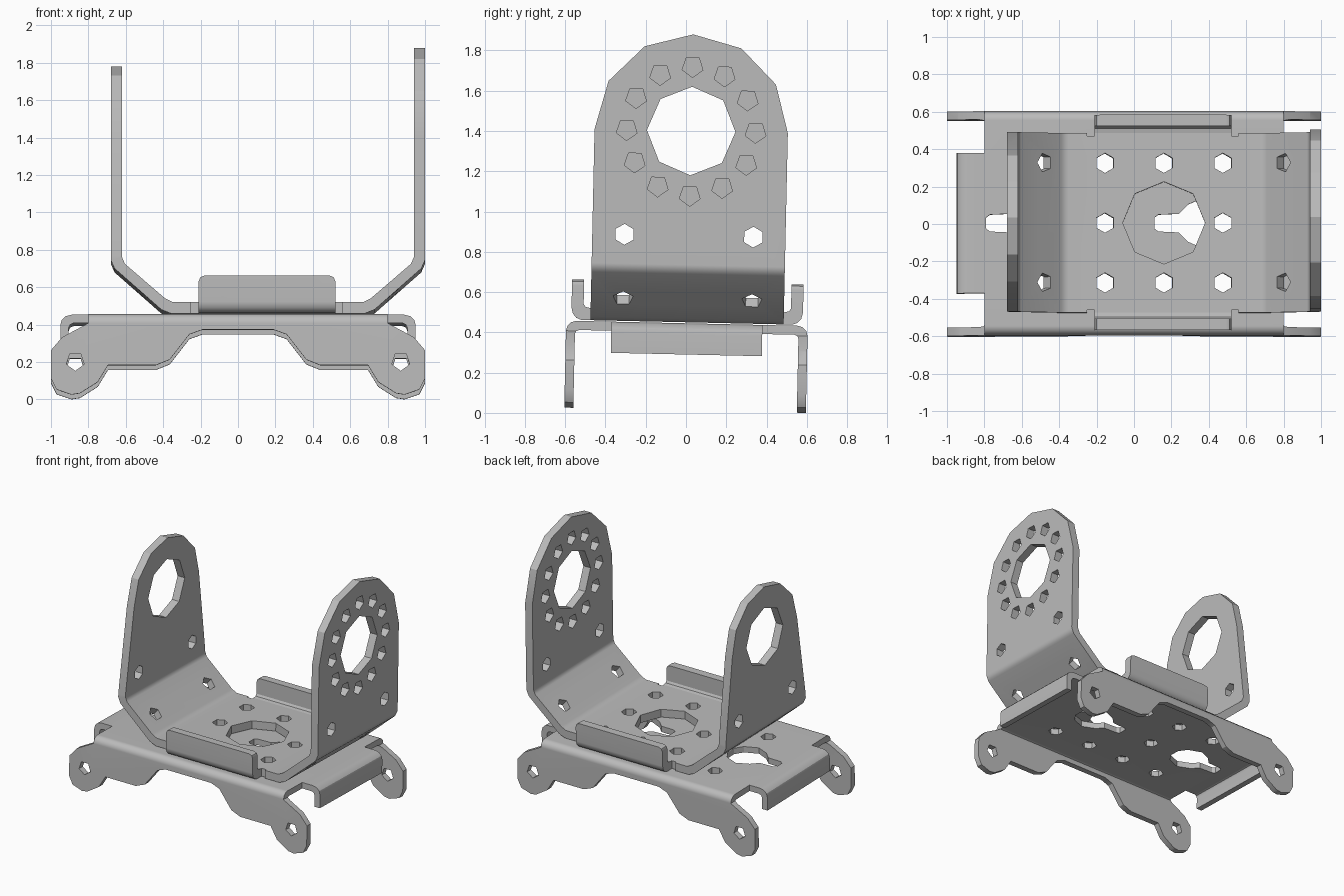
import bpy, bmesh, math
from mathutils import Matrix, Vector

if "Cube" in bpy.data.objects:
    bpy.data.objects.remove(bpy.data.objects["Cube"], do_unlink=True)

steel = bpy.data.materials.new("brushed grey metal")
steel.use_nodes = True
GREY = (0.5, 0.5, 0.5, 1)
steel.diffuse_color = GREY
steel.node_tree.nodes["Principled BSDF"].inputs["Base Color"].default_value = GREY

# The whole assembly leans very slightly backwards
LEAN = Matrix.Translation((0, -0.005, 0)) @ Matrix.Rotation(-0.022, 4, 'X')


def prism(bm, pts, axis, lo, hi):
    """Extrude a 2D outline along the x, y or z axis."""
    place = {'x': lambda u, v, w: (w, u, v),
             'y': lambda u, v, w: (u, w, v),
             'z': lambda u, v, w: (u, v, w)}[axis]
    a = [bm.verts.new(place(u, v, lo)) for u, v in pts]
    b = [bm.verts.new(place(u, v, hi)) for u, v in pts]
    n = len(pts)
    faces = [bm.faces.new(a), bm.faces.new(b[::-1])]
    for i in range(n):
        j = (i + 1) % n
        faces.append(bm.faces.new((a[j], a[i], b[i], b[j])))
    bmesh.ops.recalc_face_normals(bm, faces=faces)


def ngon(cu, cv, r, sides, start=-90):
    angles = [math.radians(start + 360 * i / sides) for i in range(sides)]
    return [(cu + r * math.cos(t), cv + r * math.sin(t)) for t in angles]


def mirrored(half, centre=0):
    """Close a half outline by reflecting it about u = centre."""
    return half + [(2 * centre - u, v) for u, v in reversed(half)]


def to_object(name, bm):
    mesh = bpy.data.meshes.new(name)
    bm.to_mesh(mesh)
    bm.free()
    obj = bpy.data.objects.new(name, mesh)
    bpy.context.collection.objects.link(obj)
    return obj


def cut(obj, cutter):
    """Subtract the cutter, bake the result and drop the cutter."""
    cutter.hide_render = True
    mod = obj.modifiers.new("cut", 'BOOLEAN')
    mod.operation, mod.solver, mod.object = 'DIFFERENCE', 'EXACT', cutter
    graph = bpy.context.evaluated_depsgraph_get()
    mesh = bpy.data.meshes.new_from_object(obj.evaluated_get(graph))
    obj.modifiers.clear()
    obj.data = mesh
    bpy.data.objects.remove(cutter, do_unlink=True)


def finish(obj):
    obj.data.materials.clear()
    obj.data.materials.append(steel)
    obj.data.transform(LEAN)
    bpy.ops.object.select_all(action='DESELECT')
    obj.select_set(True)
    bpy.context.view_layer.objects.active = obj
    bpy.ops.object.shade_smooth_by_angle(angle=math.radians(29.7))
    mod = obj.modifiers.new("flat_faces", 'WEIGHTED_NORMAL')
    mod.keep_sharp = True


MID = 0.16      # centre of the upper bracket along x
HOLE_Y = 0.32   # bolt row offset
PITCH = 0.315   # bolt spacing

# Upper bracket: bent strip with floor, slopes and two walls
outer = [(-.68, 2), (-.68, .735), (-.66, .69), (-.41, .47), (-.36, .45)]
inner = [(-.62, 2), (-.62, .75), (-.605, .715), (-.39, .53), (-.35, .51)]
bm = bmesh.new()
inner_path = mirrored(inner, MID)
prism(bm, mirrored(outer, MID) + inner_path[::-1], 'y', -.48, .48)
upper = to_object("upper_bracket", bm)

bm = bmesh.new()


def arch(radius, centre):
    angles = [math.radians(30 * i) for i in range(7)]
    return [(radius * math.cos(t), centre + radius * math.sin(t)) for t in angles]


def wall_trim(path, base, lo, hi):
    frame = [(-.6, base), (-.6, 2.1), (.6, 2.1), (.6, base)]
    prism(bm, path + frame, 'x', lo, hi)


# rounded wall tops, the left one tapered
wall_trim(arch(.48, 1.4), 1.4, .85, 1.1)
wall_trim([(.48, .76)] + arch(.39, 1.39) + [(-.48, .76)], .76, -.8, -.55)
# shaft openings, ring of small holes and wall bolt holes
for lo, hi in ((.85, 1.1), (-.8, -.55)):
    prism(bm, ngon(0, 1.4, .22, 8), 'x', lo, hi)
    for y in (-HOLE_Y, HOLE_Y):
        prism(bm, ngon(y, .88, .052, 6), 'x', lo, hi)
for i in range(12):
    t = math.tau * i / 12
    prism(bm, ngon(.32 * math.cos(t), 1.4 + .32 * math.sin(t), .054, 5), 'x', .85, 1.1)
# floor opening and floor bolt holes
prism(bm, ngon(MID, 0, .22, 8), 'z', .4, .6)
for i in (-1, 0, 1):
    for y in (-HOLE_Y, 0, HOLE_Y):
        if i or y:
            prism(bm, ngon(MID + i * PITCH, y, .053, 6), 'z', .4, .6)
# relief notches beside the side tabs
for x in (-.25, .52):
    for y in (-.5, .465):
        prism(bm, [(x, y), (x + .04, y), (x + .04, y + .035), (x, y + .035)], 'z', .4, .6)
# bolt holes square to the slopes
for side in (-1, 1):
    for y in (-HOLE_Y, HOLE_Y):
        axis = Vector((-side * .65, 0, .76))
        spin = axis.to_track_quat('Z', 'Y').to_matrix().to_4x4()
        bmesh.ops.create_cone(bm, cap_ends=True, segments=5, radius1=.052, radius2=.052,
                              depth=.2, matrix=Matrix.Translation(
                                  (MID + side * .655, y, .585)) @ spin)
cut(upper, to_object("upper_cutter", bm))
finish(upper)

# Upturned side tabs
tab = [(.48, .45), (.525, .45), (.55, .46), (.567, .48), (.575, .51), (.575, .65),
       (.515, .65), (.515, .53), (.505, .515), (.48, .51)]
for name, s in (("front_side_tab", -1), ("back_side_tab", 1)):
    bm = bmesh.new()
    prism(bm, [(s * y, z) for y, z in tab], 'x', -.21, .52)
    corners = [e for e in bm.edges if all(v.co.z > .64 for v in e.verts)
               and abs(e.verts[0].co.x - e.verts[1].co.x) < .01]
    bmesh.ops.bevel(bm, geom=corners, offset=.03, segments=2, affect='EDGES', profile=.5)
    finish(to_object(name, bm))

# Lower bracket: folded channel
outer = [(.6, -.05), (.6, .395), (.593, .42), (.575, .438), (.55, .445)]
inner = [(.555, -.05), (.555, .38), (.55, .393), (.535, .4)]
bm = bmesh.new()
prism(bm, mirrored(outer) + mirrored(inner)[::-1], 'x', -1, 1)
lower = to_object("lower_bracket", bm)

bm = bmesh.new()
# scalloped lower edge forming the four feet
feet = [(1.05, -.1), (1.05, .1), (1, .1), (.97, .04), (.89, .013), (.845, .02), (.75, .08),
        (.695, .17), (.44, .17), (.365, .2), (.26, .335), (.19, .36)]
prism(bm, mirrored(feet), 'y', -.7, .7)
# sloping shoulders and foot holes at both ends
shoulder = [(.8, .5), (.8, .395), (.94, .32), (1, .25), (1.05, .25), (1.05, .5)]
for s in (-1, 1):
    prism(bm, [(s * x, z) for x, z in shoulder], 'y', -.7, .7)
    prism(bm, ngon(s * .87, .19, .05, 5), 'y', -.7, .7)
# bolt holes
for i in (-1.5, -.5, .5, 1.5):
    for y in (-HOLE_Y, HOLE_Y):
        prism(bm, ngon(i * PITCH, y, .053, 6), 'z', .37, .48)
prism(bm, ngon(-PITCH / 2, 0, .053, 6), 'z', .37, .48)
# two keyhole slots
key = [(.11, .03), (.13, .045), (.24, .05), (.29, .1), (.38, .14), (.48, .1), (.52, .04)]
for shift in (-.9, 0):
    half = [(x + shift, y) for x, y in key]
    prism(bm, half + [(x, -y) for x, y in reversed(half)], 'z', .37, .48)
cut(lower, to_object("lower_cutter", bm))
finish(lower)

# Downturned end tabs
lip = [(.8, .4), (.88, .4), (.898, .392), (.905, .375), (.905, .29), (.95, .29),
       (.95, .39), (.943, .417), (.922, .437), (.89, .445), (.8, .445)]
for name, s in (("right_end_tab", -1), ("left_end_tab", 1)):
    bm = bmesh.new()
    prism(bm, [(s * x, z) for x, z in lip], 'y', -.375, .375)
    finish(to_object(name, bm))
